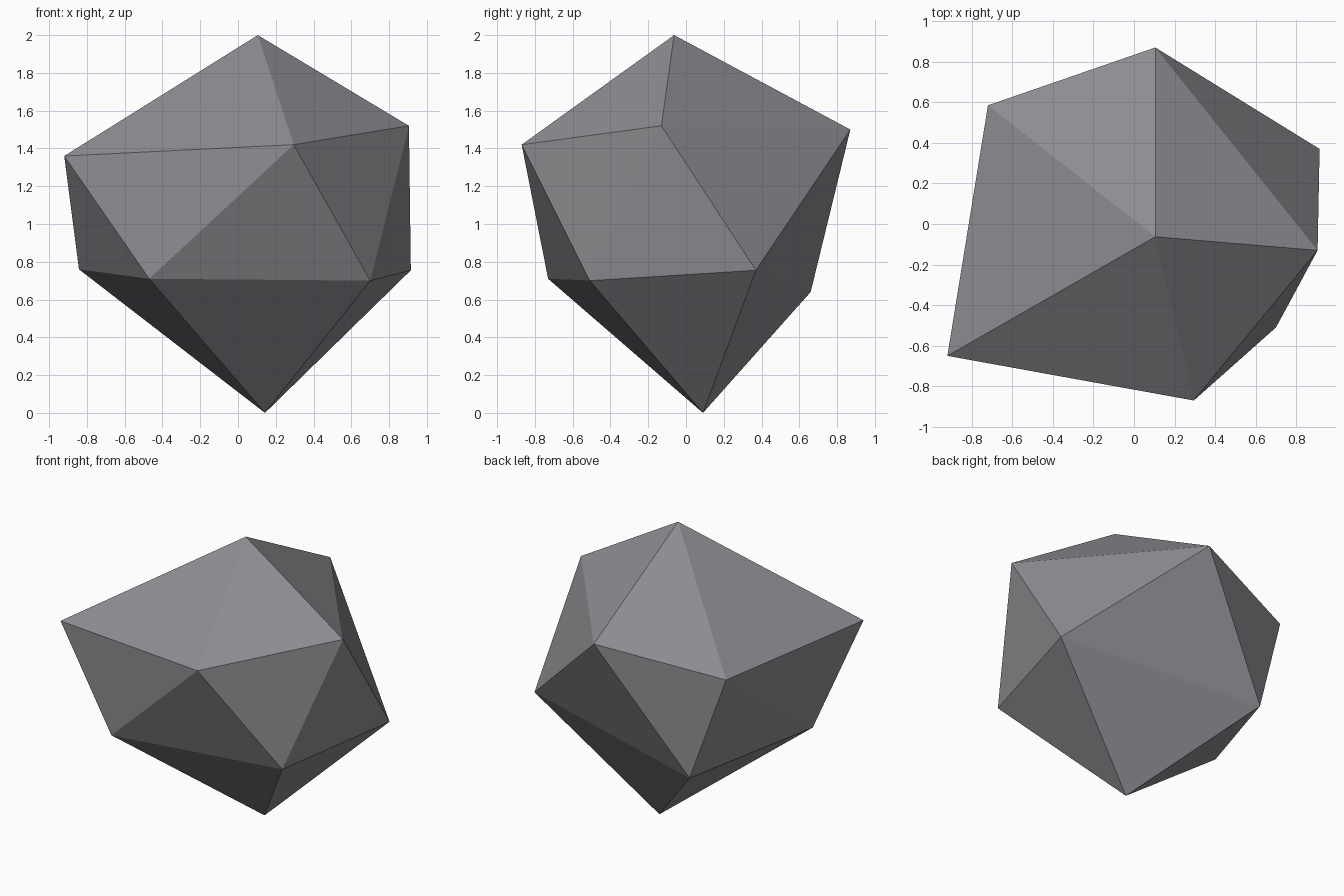
import bpy

if "Cube" in bpy.data.objects:
    bpy.data.objects.remove(bpy.data.objects["Cube"])

# Rough low-poly stone: two poles and two staggered rings of five points
top = (0.105, -0.063, 2.0)
bottom = (0.143, 0.09, 0.0)
upper = [(0.295, -0.87, 1.42), (0.905, -0.13, 1.52), (0.105, 0.87, 1.5),
         (-0.72, 0.585, 1.36), (-0.92, -0.65, 1.36)]
lower = [(0.70, -0.51, 0.70), (0.915, 0.37, 0.755), (-0.49, 0.66, 0.64),
         (-0.842, -0.20, 0.76), (-0.47, -0.73, 0.71)]

# Caps plus the zig-zag band between the rings
verts = [top, bottom] + upper + lower
faces = []
for i in range(5):
    j = (i + 1) % 5
    u0, u1, l0, l1 = 2 + i, 2 + j, 7 + i, 7 + j
    faces += [(0, u0, u1), (u0, l0, u1), (u1, l0, l1), (1, l1, l0)]

mesh = bpy.data.meshes.new("stone")
mesh.from_pydata(verts, [], faces)
mesh.update()
stone = bpy.data.objects.new("stone", mesh)
bpy.context.collection.objects.link(stone)

# Single cool grey
grey = bpy.data.materials.new("stone grey")
grey.diffuse_color = (0.27, 0.265, 0.285, 1.0)
grey.use_nodes = True
grey.node_tree.nodes["Principled BSDF"].inputs["Base Color"].default_value = grey.diffuse_color
mesh.materials.append(grey)
